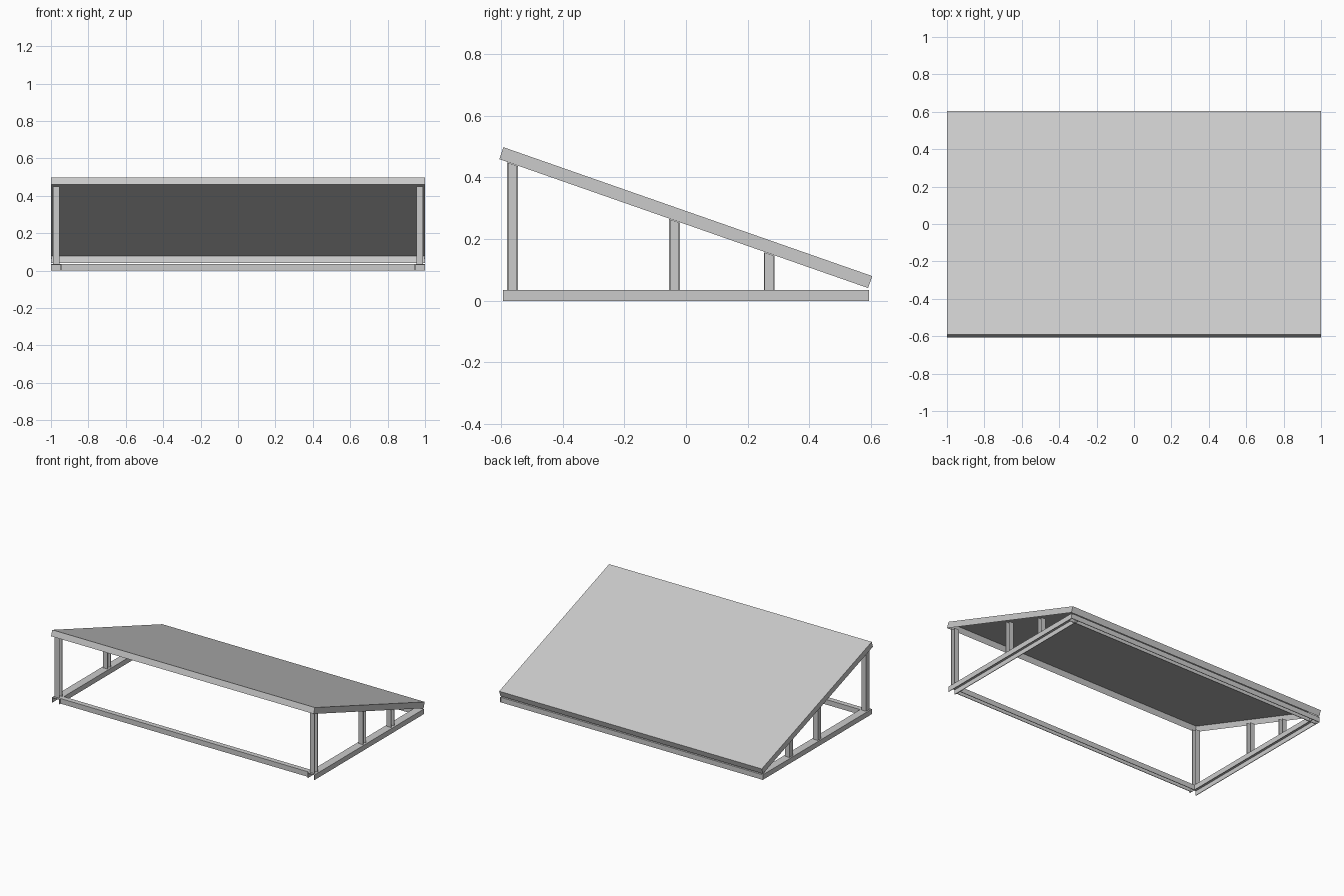
import bpy, bmesh, math
from mathutils import Matrix, Vector

if "Cube" in bpy.data.objects:
    bpy.data.objects.remove(bpy.data.objects["Cube"])

T = 0.004  # sheet thickness


def mesh_object(name, bm):
    bmesh.ops.recalc_face_normals(bm, faces=bm.faces)
    me = bpy.data.meshes.new(name)
    bm.to_mesh(me)
    bm.free()
    ob = bpy.data.objects.new(name, me)
    bpy.context.collection.objects.link(ob)
    return ob


def channel(name, start, length, axis, web, width, depth):
    """U channel: runs along axis, web faces the web direction, open opposite."""
    a, w = Vector(axis), Vector(web)
    s = a.cross(w)
    h = width / 2
    prof = [(-h, -depth), (-h, 0), (h, 0), (h, -depth),
            (h - T, -depth), (h - T, -T), (-h + T, -T), (-h + T, -depth)]
    bm = bmesh.new()
    f = bm.faces.new([bm.verts.new(Vector(start) + s * u + w * v) for u, v in prof])
    ext = bmesh.ops.extrude_face_region(bm, geom=[f])
    moved = [g for g in ext["geom"] if isinstance(g, bmesh.types.BMVert)]
    # Post tops follow the underside of the sloping panel
    for v in moved:
        v.co += a * length
        if axis == (0, 0, 1):
            v.co.z = 0.246 - SLOPE * v.co.y
    return mesh_object(name, bm)


# Panel: shallow tray open underneath, tilted towards the back
LOW, HIGH = Vector((0, 0.604, 0.08)), Vector((0, -0.592, 0.498))
d = LOW - HIGH
SLOPE = -d.z / d.y
angle = math.atan2(d.z, d.y)
bm = bmesh.new()
bmesh.ops.create_cube(bm, size=1, matrix=Matrix.Diagonal((2, d.length, 0.041, 1)))
bottom = [f for f in bm.faces if f.normal.z < -0.5]
bmesh.ops.inset_region(bm, faces=bottom, thickness=T)
for v in bottom[0].verts:
    v.co.z += 0.041 - T
mid = (LOW + HIGH) / 2
rot = Matrix.Rotation(angle, 4, 'X')
up = rot @ Vector((0, 0, 1))
bm.transform(Matrix.Translation(mid - up * 0.0205) @ rot)
mesh_object("panel_tray", bm)

# Side rails (open downwards) and three posts on each side
for side, s in (("left", -1), ("right", 1)):
    channel(side + "_rail", (s * 0.9725, -0.594, 0.035), 1.187, (0, 1, 0), (0, 0, 1), 0.055, 0.035)
    for pos, y in (("front", -0.5625), ("middle", -0.0375), ("back", 0.27)):
        channel(f"{side}_{pos}_post", (s * 0.9725 - 0.0175, y, 0.035), 0.3,
                (0, 0, 1), (-1, 0, 0), 0.035, 0.035)

# Cross bars between the rails
channel("front_bar", (-0.945, -0.5625, 0.035), 1.89, (1, 0, 0), (0, 0, 1), 0.035, 0.035)
channel("back_bar", (-1, 0.575, 0.035), 2, (1, 0, 0), (0, 0, 1), 0.035, 0.035)
